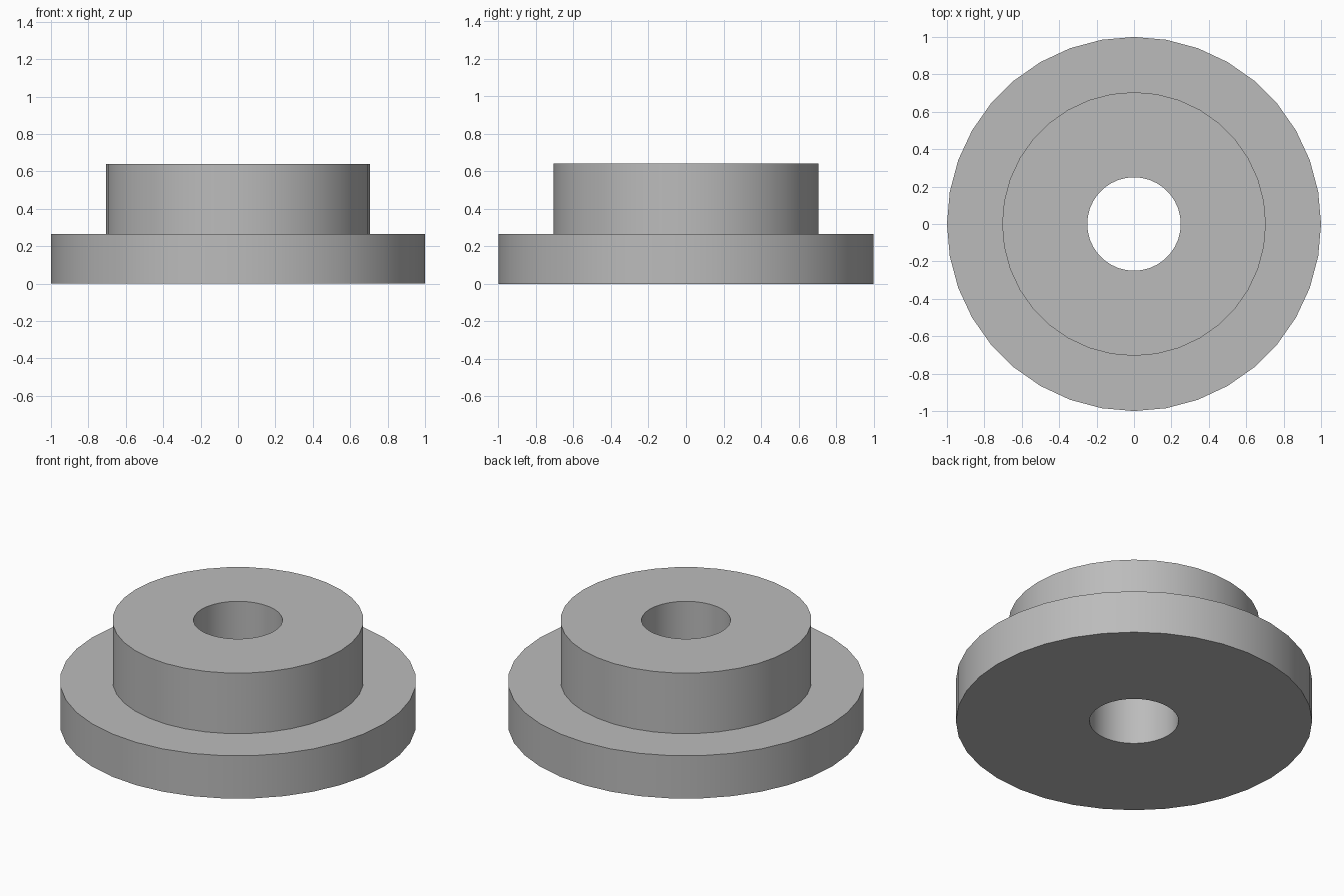
import bpy
import bmesh
import math

if "Cube" in bpy.data.objects:
    bpy.data.objects.remove(bpy.data.objects["Cube"], do_unlink=True)

SEGMENTS = 36
BORE, HUB, FLANGE = 0.25, 0.705, 1.0
FLANGE_TOP, HUB_TOP = 0.265, 0.64

# Plain grey metal
grey = bpy.data.materials.new("grey_metal")
grey.use_nodes = True
colour = (0.5, 0.5, 0.5, 1)
grey.diffuse_color = colour
grey.node_tree.nodes["Principled BSDF"].inputs["Base Color"].default_value = colour

# Stepped, bored bushing: closed half-section turned about z
section = [(BORE, 0), (FLANGE, 0), (FLANGE, FLANGE_TOP),
           (HUB, FLANGE_TOP), (HUB, HUB_TOP), (BORE, HUB_TOP)]
bm = bmesh.new()
verts = [bm.verts.new((r, 0, z)) for r, z in section]
edges = [bm.edges.new((v, verts[i - 1])) for i, v in enumerate(verts)]
bmesh.ops.spin(bm, geom=verts + edges, cent=(0, 0, 0), axis=(0, 0, 1),
               angle=math.tau, steps=SEGMENTS, use_merge=True)
bmesh.ops.remove_doubles(bm, verts=bm.verts, dist=0.0001)
bmesh.ops.recalc_face_normals(bm, faces=bm.faces)

mesh = bpy.data.meshes.new("flanged_bushing")
bm.to_mesh(mesh)
bm.free()
mesh.materials.append(grey)
bushing = bpy.data.objects.new("flanged_bushing", mesh)
bpy.context.collection.objects.link(bushing)

# Round walls smooth, rims sharp
bpy.ops.object.select_all(action="DESELECT")
bushing.select_set(True)
bpy.context.view_layer.objects.active = bushing
bpy.ops.object.shade_smooth_by_angle(angle=math.radians(30))
